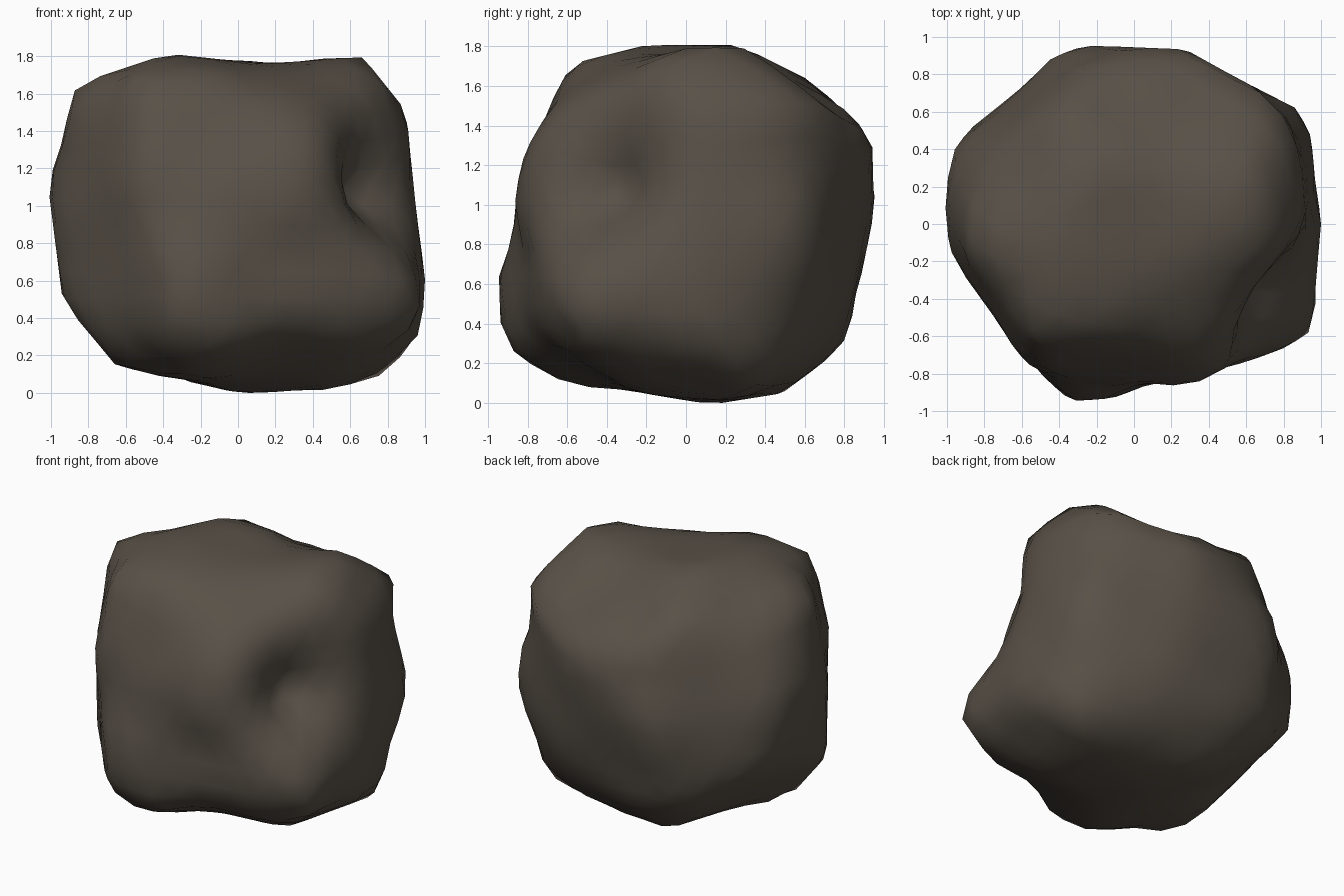
import bpy, bmesh, math
from mathutils import Vector

if "Cube" in bpy.data.objects:
    bpy.data.objects.remove(bpy.data.objects["Cube"])

# Boulder carved by outline profiles seen from several directions
CENTRE = Vector((0, 0, 0.9))
AZ, EL = math.radians(40), math.radians(29)
CA, SA, C, S = math.cos(AZ), math.sin(AZ), math.cos(EL), math.sin(EL)

front = [(1, -.27), (.96, -.57), (.77, -.8), (.47, -.87), (0, -.9), (-.73, -.72),
         (-.92, -.43), (-1, .2), (-.85, .74), (-.37, .9), (0, .86), (.66, .88), (.9, .58)]
side = [(.94, .08), (.81, -.56), (.54, -.83), (.1, -.9), (-.6, -.8), (-.83, -.69), (-.94, -.45),
        (-.94, -.24), (-.87, -.08), (-.89, .25), (-.57, .8), (-.17, .9), (.23, .91), (.77, .64), (.93, .39)]
top = [(1, 0), (.91, .58), (.54, .77), (.27, .92), (-.35, .945), (-.93, .45), (-1, .16),
       (-.97, -.16), (-.61, -.73), (-.43, -.94), (-.12, -.92), (.1, -.84), (.27, -.88), (.94, -.59)]
front_right = [(1.08, -.04), (.96, .31), (.97, .54), (.82, .73), (.37, .82), (.1, .99),
               (-.74, .87), (-.92, .12), (-.85, -.68), (-.64, -.86), (-.26, -.86), (.24, -1), (.85, -.78)]
back_left = [(.92, .33), (.85, .61), (.66, .83), (-.53, .98), (-.97, .59), (-.95, .39),
             (-1.08, .01), (-.87, -.52), (-.63, -.77), (-.14, -.98), (.6, -.82), (.87, -.54)]
below = [(.99, -.04), (.85, .38), (.69, .78), (.17, .88), (-.31, 1.09), (-.68, .85),
         (-.78, .44), (-1.11, -.25), (-.85, -.61), (-.38, -.97), (.31, -.99), (.98, -.35)]

VIEWS = [
    (front, Vector((1, 0, 0)), Vector((0, 0, 1))),
    (side, Vector((0, 1, 0)), Vector((0, 0, 1))),
    (top, Vector((1, 0, 0)), Vector((0, 1, 0))),
    (front_right, Vector((CA, SA, 0)), Vector((-S * SA, S * CA, C))),
    (back_left, Vector((-CA, -SA, 0)), Vector((S * SA, -S * CA, C))),
    (below, Vector((-CA, SA, 0)), Vector((S * SA, S * CA, C))),
]

# Hollows: direction, relative depth, angular width
HOLLOWS = [
    (Vector((.6, -.34, .16)), .29, .28),
    (Vector((.28, -.8, -.15)), .07, .2),
    (Vector((-.25, -.85, .3)), .08, .3),
]


def reach(outline, px, py):
    """Distance along a projected ray to the outline."""
    best = 9.0
    for i, (ax, ay) in enumerate(outline):
        bx, by = outline[(i + 1) % len(outline)]
        ex, ey = bx - ax, by - ay
        den = px * ey - py * ex
        if abs(den) < 1e-9:
            continue
        t = (ax * by - ay * bx) / den
        w = (ax * py - ay * px) / den
        if t > 0 and -1e-6 <= w <= 1 + 1e-6:
            best = min(best, t)
    return best


def hull(d):
    return min(reach(o, d.dot(u), d.dot(v)) for o, u, v in VIEWS)


def push_to_outlines(verts):
    """Pull the rounded surface back out to every outline corner."""
    for outline, u, v in VIEWS:
        for qx, qy in outline:
            size = math.hypot(qx, qy)
            best, peak = 0, None
            for p in verts:
                x, y = p.co.dot(u), p.co.dot(v)
                along = (x * qx + y * qy) / size
                if along > best and abs(x * qy - y * qx) / size < .07 * along:
                    best, peak = along, p.co.copy()
            if peak and best < size:
                for p in verts:
                    a = p.co.angle(peak)
                    if a < .5:
                        p.co *= 1 + (size / best - 1) * math.exp(-(a / .2) ** 2)


bm = bmesh.new()
bmesh.ops.create_icosphere(bm, subdivisions=4, radius=1)
verts = list(bm.verts)
for p in verts:
    d = p.co.normalized()
    p.co = d * hull(d)
for _ in range(3):
    bmesh.ops.smooth_vert(bm, verts=verts, factor=.5,
                          use_axis_x=True, use_axis_y=True, use_axis_z=True)

# Restore corners, staying inside all outlines, then press in the hollows
for _ in range(3):
    push_to_outlines(verts)
    for p in verts:
        d = p.co.normalized()
        p.co = d * min(p.co.length, hull(d) * 1.015)
for p in verts:
    d = p.co.normalized()
    for axis, depth, width in HOLLOWS:
        p.co *= 1 - depth * math.exp(-(d.angle(axis) / width) ** 2)
    p.co += CENTRE
ground = min(p.co.z for p in verts)
for p in verts:
    p.co.z -= ground
for f in bm.faces:
    f.smooth = True

mesh = bpy.data.meshes.new("boulder")
bm.to_mesh(mesh)
bm.free()
stone = bpy.data.materials.new("brown grey stone")
stone.diffuse_color = (.098, .081, .063, 1)
stone.use_nodes = True
stone.node_tree.nodes["Principled BSDF"].inputs["Base Color"].default_value = stone.diffuse_color
mesh.materials.append(stone)
boulder = bpy.data.objects.new("boulder", mesh)
bpy.context.collection.objects.link(boulder)
